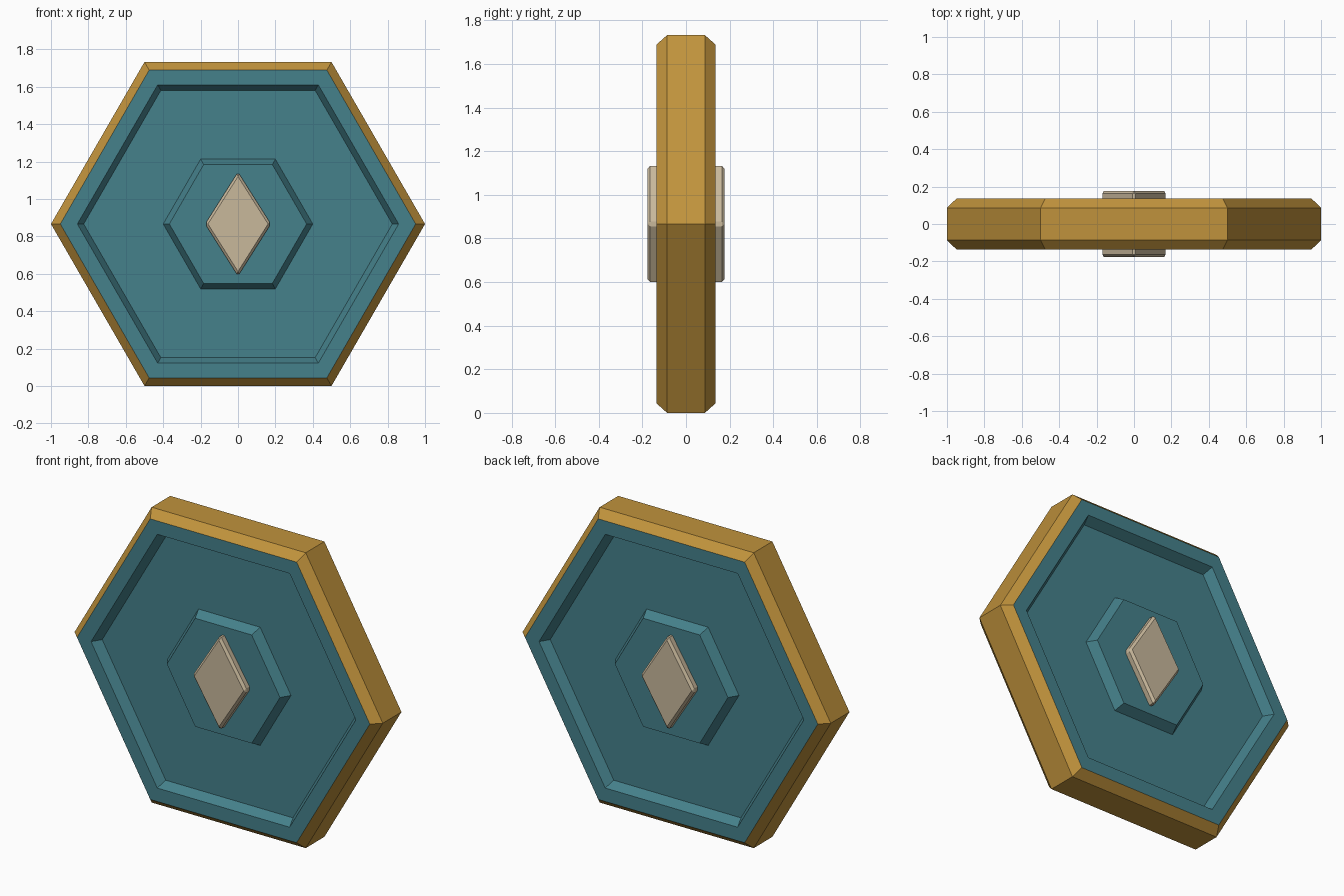
import bpy, bmesh, math

if "Cube" in bpy.data.objects:
    bpy.data.objects.remove(bpy.data.objects["Cube"])

MID = math.sqrt(3) / 2  # height of the hexagon centre


def material(name, rgb):
    m = bpy.data.materials.new(name)
    m.diffuse_color = (*rgb, 1.0)
    m.use_nodes = True
    m.node_tree.nodes["Principled BSDF"].inputs["Base Color"].default_value = m.diffuse_color
    return m


gold = material("gold", (0.53, 0.29, 0.045))
teal = material("teal", (0.06, 0.22, 0.26))
cream = material("cream", (0.58, 0.48, 0.33))


def ring(bm, sides, rx, rz, y):
    """Ring of vertices in the xz plane, first corner on the x axis."""
    pts = [2 * math.pi * i / sides for i in range(sides)]
    return [bm.verts.new((rx * math.cos(a), y, MID + rz * math.sin(a))) for a in pts]


def loft(name, sides, sections, mats, rule=None):
    """Skin a list of (rx, rz, y) rings, capping both ends."""
    bm = bmesh.new()
    rings = [ring(bm, sides, *s) for s in sections]
    bm.faces.new(rings[0])
    bm.faces.new(rings[-1])
    for k, (a, b) in enumerate(zip(rings, rings[1:])):
        for i in range(sides):
            j = (i + 1) % sides
            bm.faces.new((a[i], a[j], b[j], b[i]))
    bmesh.ops.recalc_face_normals(bm, faces=bm.faces)
    if rule:
        for f in bm.faces:
            f.material_index = rule(f)
    me = bpy.data.meshes.new(name)
    bm.to_mesh(me)
    bm.free()
    for m in mats:
        me.materials.append(m)
    ob = bpy.data.objects.new(name, me)
    bpy.context.collection.objects.link(ob)
    return ob


# Hexagonal plate: raised centre, sunken channel, border, chamfer; mirrored in y
FACE, FLOOR = 0.135, 0.08
half = [(0.367, FACE), (0.40, FLOOR), (0.825, FLOOR), (0.859, FACE),
        (0.95, FACE), (1.0, 0.0865)]
profile = [(r, r, -y) for r, y in half] + [(r, r, y) for r, y in reversed(half)]


def is_panel(f):
    # everything inside the border is teal, the outer rim is gold
    return 1 if max(v.co.x ** 2 + (v.co.z - MID) ** 2 for v in f.verts) < 0.96 ** 2 else 0


loft("hexagonal_plate", 6, profile, [gold, teal], is_panel)

# Diamond stud running through both faces, with bevelled edges
stud = loft("diamond_stud", 4, [(0.176, 0.278, -0.177), (0.176, 0.278, 0.177)], [cream])
bev = stud.modifiers.new("bevel", "BEVEL")
bev.width = 0.013
bev.segments = 1
bev.limit_method = 'ANGLE'
